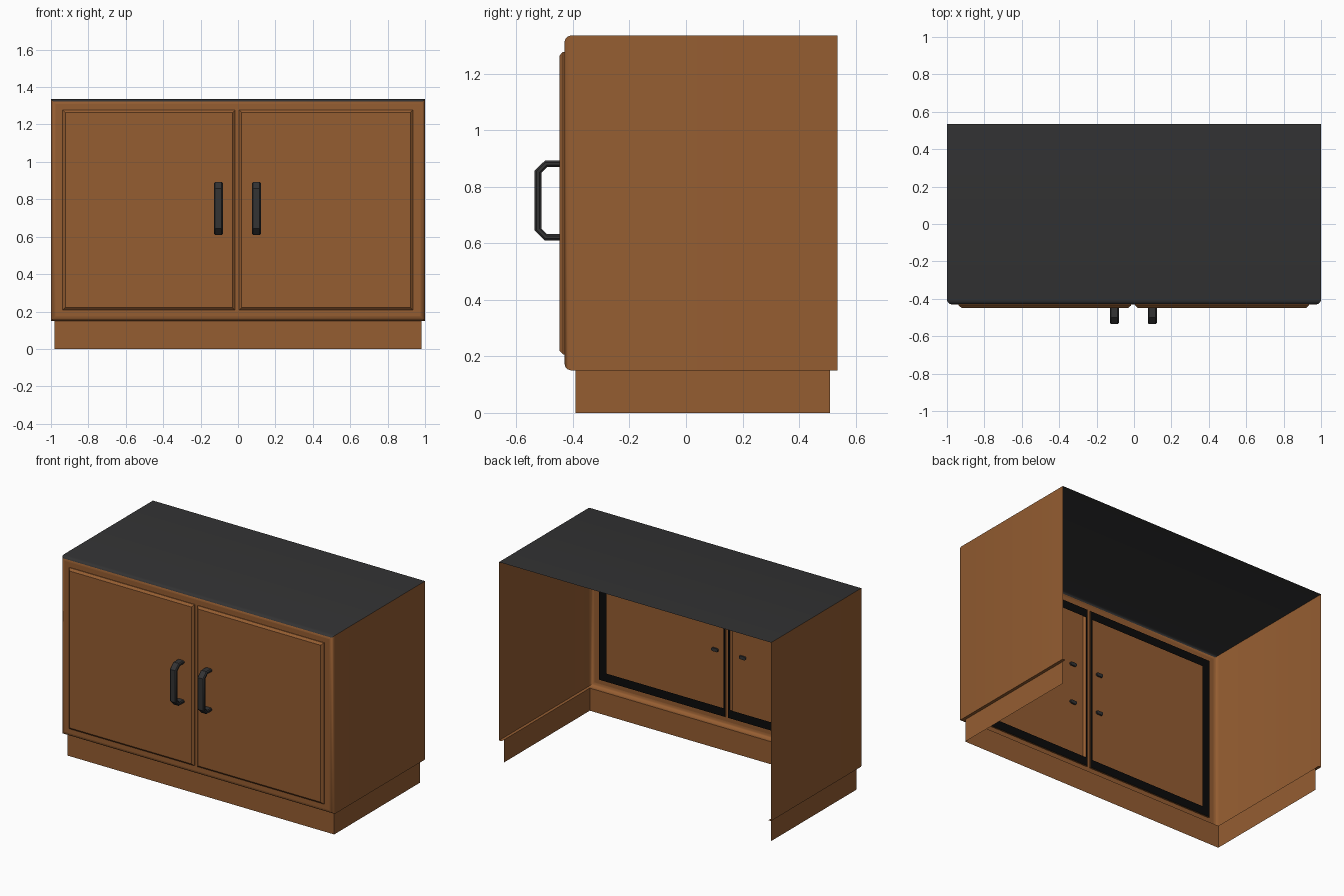
import bpy, bmesh, math
from mathutils import Vector

if "Cube" in bpy.data.objects:
    bpy.data.objects.remove(bpy.data.objects["Cube"])


def material(name, rgb):
    m = bpy.data.materials.new(name)
    m.diffuse_color = (*rgb, 1)
    m.use_nodes = True
    m.node_tree.nodes["Principled BSDF"].inputs["Base Color"].default_value = m.diffuse_color
    return m


WOOD = material("brown wood", (0.30, 0.11, 0.031))
DARK = material("charcoal", (0.033, 0.033, 0.034))
BLACK = material("black", (0.003, 0.003, 0.003))


def finish(name, bm, mats, smooth=True):
    me = bpy.data.meshes.new(name)
    bm.to_mesh(me)
    bm.free()
    for m in mats:
        me.materials.append(m)
    ob = bpy.data.objects.new(name, me)
    bpy.context.collection.objects.link(ob)
    if smooth:
        bpy.ops.object.select_all(action='DESELECT')
        ob.select_set(True)
        bpy.context.view_layer.objects.active = ob
        bpy.ops.object.shade_smooth_by_angle(angle=math.radians(35))
    return ob


def face_away(bm, ref):
    # point every face away from a reference point
    bm.normal_update()
    for f in bm.faces:
        if f.normal.dot(f.calc_center_median() - Vector(ref)) < 0:
            f.normal_flip()


def quad(bm, *pts):
    return bm.faces.new([bm.verts.new(p) for p in pts])


def bridge(bm, a, b):
    n = len(a)
    for i in range(n):
        j = (i + 1) % n
        bm.faces.new((a[i], a[j], b[j], b[i]))


def rect(bm, x0, x1, z0, z1, y):
    return [bm.verts.new(p) for p in
            ((x0, y, z0), (x1, y, z0), (x1, y, z1), (x0, y, z1))]


FRONT, BACK, LOW, HIGH, R = -0.43, 0.535, 0.15, 1.335, 0.025
D0, D1 = 0.207, 1.277                                # door heights
DOORS = {"left": (-0.937, -0.015), "right": (0.935, 0.006)}  # outer, inner x

# cabinet body: box with rounded front rim, open back and bottom
bm = bmesh.new()
bmesh.ops.create_cube(bm, size=1)
for v in bm.verts:
    v.co = (v.co.x * 2, FRONT if v.co.y < 0 else BACK, LOW if v.co.z < 0 else HIGH)
rim = [e for e in bm.edges if all(v.co.y < 0 for v in e.verts)]
bmesh.ops.bevel(bm, geom=rim, offset=R, segments=3, profile=0.5, affect='EDGES')
bm.normal_update()
open_faces = [f for f in bm.faces if abs(f.normal.y) > 0.99 or f.normal.z < -0.99]
bmesh.ops.delete(bm, geom=open_faces, context='FACES')
# front frame with two door openings
xs = [-1 + R, -0.937, -0.015, 0.006, 0.935, 1 - R]
zs = [LOW + R, D0, D1, HIGH - R]
for i in range(5):
    for k in range(3):
        if k == 1 and i in (1, 3):
            continue
        bm.faces.new(rect(bm, xs[i], xs[i + 1], zs[k], zs[k + 1], FRONT))
# narrow ledge under the body
for s in (-1, 1):
    quad(bm, (s, FRONT + R, LOW), (s, BACK, LOW), (s * 0.98, BACK, LOW), (s * 0.98, FRONT + R, LOW))
quad(bm, (-0.98, FRONT + R, LOW), (0.98, FRONT + R, LOW), (0.98, -0.39, LOW), (-0.98, -0.39, LOW))
bmesh.ops.remove_doubles(bm, verts=bm.verts, dist=0.0005)
face_away(bm, (0, 0.05, 0.74))
for f in bm.faces:
    f.material_index = 1 if f.normal.z > 0.4 else 0
finish("cabinet_body", bm, [WOOD, DARK])

# plinth: front and side boards
bm = bmesh.new()
px, py, pb = 0.98, -0.39, 0.51
path = [(-px, pb), (-px, py), (px, py), (px, pb)]
lo = [bm.verts.new((x, y, 0)) for x, y in path]
hi = [bm.verts.new((x, y, LOW)) for x, y in path]
for i in range(3):
    bm.faces.new((lo[i], lo[i + 1], hi[i + 1], hi[i]))
face_away(bm, (0, 0.1, 0.07))
finish("plinth", bm, [WOOD], smooth=False)

for side, (xo, xi) in DOORS.items():
    s = 1 if xo > 0 else -1
    x0, x1 = min(xo, xi), max(xo, xi)
    mid = (x0 + x1) / 2

    # door panel with chamfered rim
    bm = bmesh.new()
    c = 0.014
    loops = [rect(bm, x0, x1, D0, D1, -0.42), rect(bm, x0, x1, D0, D1, -0.435),
             rect(bm, x0 + c, x1 - c, D0 + c, D1 - c, -0.448)]
    bridge(bm, loops[0], loops[1])
    bridge(bm, loops[1], loops[2])
    bm.faces.new(loops[2])
    face_away(bm, (mid, 0, 0.74))
    finish(side + "_door", bm, [WOOD], smooth=False)

    # black border on the inside of the door
    bm = bmesh.new()
    w = 0.055
    a, b = sorted((xo - s * w, xi + s * 0.014))
    bridge(bm, rect(bm, x0, x1, D0, D1, -0.42), rect(bm, a, b, D0 + w, D1 - w, -0.42))
    face_away(bm, (mid, -2, 0.74))
    finish(side + "_door_inner_border", bm, [BLACK], smooth=False)

    # handle: flat octagonal bar swept along a chamfered bracket
    bm = bmesh.new()
    hx = 0.098 if s > 0 else -0.105
    zc, hw, cut = 0.751, 0.024, 0.006
    outer = [(-0.438, 0.141), (-0.499, 0.141), (-0.535, 0.106)]
    inner = [(-0.438, 0.119), (-0.491, 0.119), (-0.511, 0.099)]
    outer += [(y, -z) for y, z in reversed(outer)]
    inner += [(y, -z) for y, z in reversed(inner)]
    section = [(-hw + cut, 0), (hw - cut, 0), (hw, 0.28), (hw, 0.72),
               (hw - cut, 1), (-hw + cut, 1), (-hw, 0.72), (-hw, 0.28)]
    rings = []
    for (oy, oz), (iy, iz) in zip(outer, inner):
        rings.append([bm.verts.new((hx + dx, oy + (iy - oy) * t, zc + oz + (iz - oz) * t))
                      for dx, t in section])
    for r0, r1 in zip(rings, rings[1:]):
        bridge(bm, r0, r1)
    bm.faces.new(rings[0])
    bm.faces.new(rings[-1])
    bmesh.ops.recalc_face_normals(bm, faces=bm.faces)
    finish(side + "_handle", bm, [DARK])
